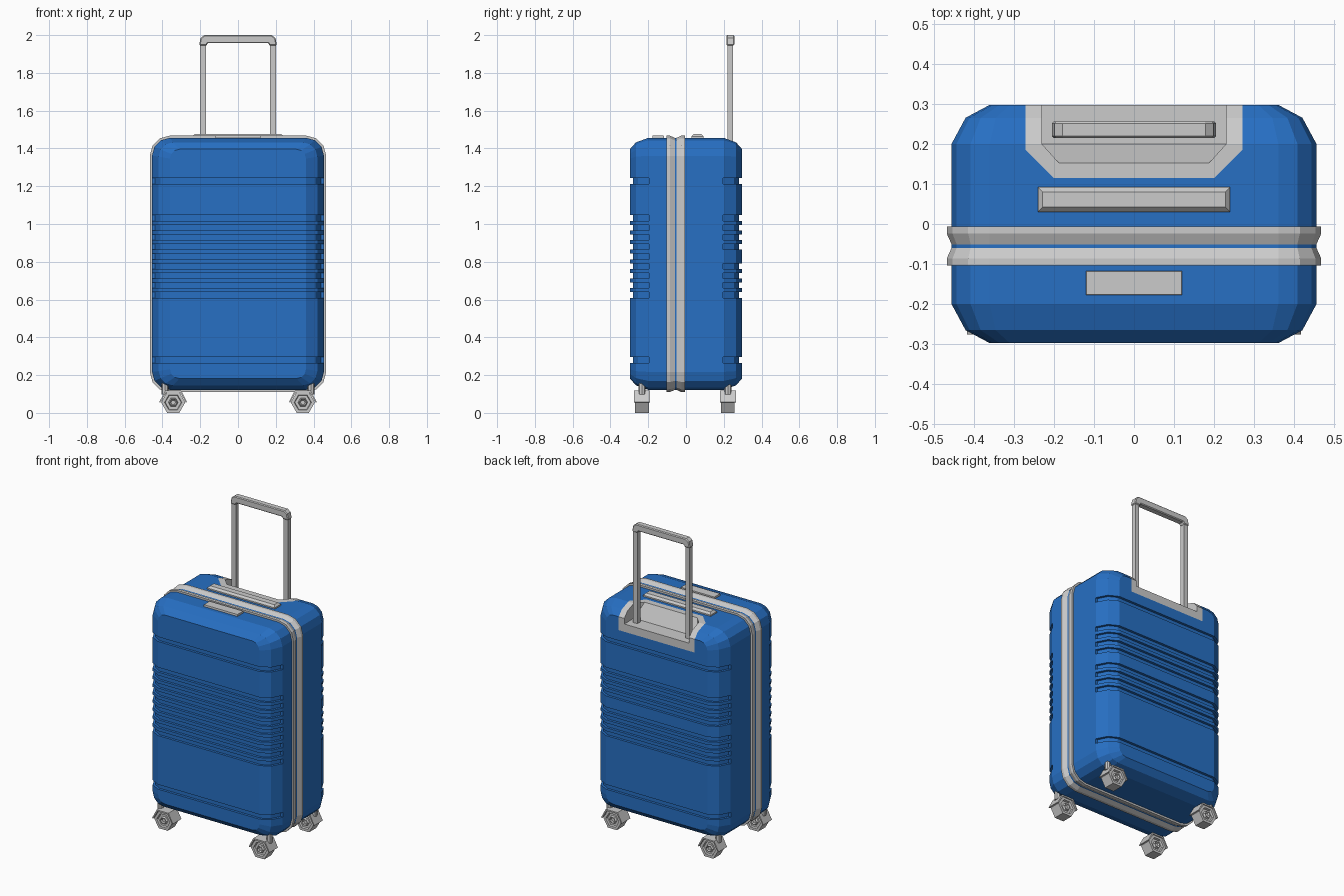
import bpy, bmesh, math
from mathutils import Vector

if "Cube" in bpy.data.objects:
    bpy.data.objects.remove(bpy.data.objects["Cube"])

blue = bpy.data.materials.new("blue_shell")
blue.diffuse_color = (0.02, 0.16, 0.55, 1)
blue.use_nodes = True
blue.node_tree.nodes["Principled BSDF"].inputs["Base Color"].default_value = blue.diffuse_color
ZC = 0.789  # height of the shell centre


def finish(name, bm, mat=None):
    bmesh.ops.recalc_face_normals(bm, faces=bm.faces)
    me = bpy.data.meshes.new(name)
    bm.to_mesh(me)
    bm.free()
    ob = bpy.data.objects.new(name, me)
    bpy.context.collection.objects.link(ob)
    if mat:
        me.materials.append(mat)
    return ob


def ring(hx, hz, r, y, n=3):
    """Rounded rectangle in the xz plane."""
    pts = []
    for q, (sx, sz) in enumerate(((1, 1), (-1, 1), (-1, -1), (1, -1))):
        for i in range(n + 1):
            a = math.pi / 2 * (q + i / n)
            pts.append((sx * (hx - r) + r * math.cos(a), y,
                        ZC + sz * (hz - r) + r * math.sin(a)))
    return pts


def loft(bm, rings, cap=True):
    vs = [[bm.verts.new(p) for p in r] for r in rings]
    n = len(vs[0])
    for a, b in zip(vs, vs[1:]):
        for i in range(n):
            j = (i + 1) % n
            bm.faces.new((a[i], a[j], b[j], b[i]))
    if cap:
        bm.faces.new(vs[0])
        bm.faces.new(vs[-1][::-1])


def prism_z(bm, outline, z0, z1):
    loft(bm, [[(x, y, z) for x, y in outline] for z in (z0, z1)])


def prism_y(bm, outline, y0, y1):
    loft(bm, [[(x, y, z) for x, z in outline] for y in (y0, y1)])


def mirrored(half):
    return half + [(-x, y) for x, y in reversed(half)]


def boolean(ob, cutter, op):
    m = ob.modifiers.new("cut", 'BOOLEAN')
    m.object, m.operation, m.solver = cutter, op, 'EXACT'
    bpy.context.view_layer.objects.active = ob
    bpy.ops.object.modifier_apply(modifier=m.name)


# Shell: rounded rectangles lofted front to back
def make_shell(name, mat=None):
    bm = bmesh.new()
    prof = [(-.297, .095, .06, .05), (-.265, .035, .024, .075), (-.2, 0, 0, .095)]
    prof += [(-y, ix, iz, r) for y, ix, iz, r in reversed(prof)]
    loft(bm, [ring(.455 - ix, .667 - iz, r, y) for y, ix, iz, r in prof])
    return finish(name, bm, mat)


shell = make_shell("shell", blue)
tray = make_shell("handle_tray")

# Horizontal grooves wrapping the front and back
bm = bmesh.new()
inner = [(.36, .281), (.409, .254), (.44, .195), (.5, .195), (.5, .35)]
for side in (-1, 1):
    outline = mirrored([(x, side * y) for x, y in inner])
    heights = [1.228, .28] + [1.032 - .051 * i for i in range(9)
                              if not (side == 1 and i == 4)]
    for z in heights:
        prism_z(bm, outline, z - .015, z + .015)
grooves = finish("groove_cutter", bm)
boolean(shell, grooves, 'DIFFERENCE')

# Recessed tray for the telescopic handle, open to the back
bm = bmesh.new()
prism_z(bm, mirrored([(.27, .4), (.27, .185), (.2, .115)]), 1.31, 1.6)
notch = finish("notch_cutter", bm)
boolean(shell, notch, 'DIFFERENCE')
boolean(tray, notch, 'INTERSECT')

bm = bmesh.new()
for x, y, z in [(.23, .4, 1.36), (.23, .2, 1.36), (.23, .4, 1.46),
                (.23, .2, 1.46), (.185, .15, 1.46)]:
    for s in (-1, 1):
        bm.verts.new((s * x, y, z))
bmesh.ops.convex_hull(bm, input=bm.verts)
pocket = finish("pocket_cutter", bm)
boolean(tray, pocket, 'DIFFERENCE')
for c in (grooves, notch, pocket):
    bpy.data.objects.remove(c)

# Closing frame around the middle with a V channel
bm = bmesh.new()
loft(bm, [ring(.455 + o, .667 + o, .095 + o, y) for y, o in
          [(-.104, -.02), (-.104, .012), (-.086, .012), (-.055, -.002),
           (-.024, .012), (-.006, .012), (-.006, -.02)]], cap=False)
finish("closing_frame", bm)


# Top fittings: tapered blocks
def block(name, x, y0, y1, z0, z1, taper):
    bm = bmesh.new()
    loft(bm, [[(-x + t, y0 + t, z), (x - t, y0 + t, z), (x - t, y1 - t, z), (-x + t, y1 - t, z)]
              for t, z in ((0, z0), (0, (z0 + z1) / 2 + .006), (taper, z1))])
    finish(name, bm)


block("carry_handle", .24, .03, .092, 1.44, 1.477, .012)
block("latch_plate", .12, -.177, -.117, 1.44, 1.468, .001)

# Telescopic handle
HY = .235
for s in (-1, 1):
    bm = bmesh.new()
    prism_z(bm, [(s * .185 + a * .015, HY + b * .015)
                 for a, b in ((-1, -1), (1, -1), (1, 1), (-1, 1))], 1.35, 1.965)
    finish("left_pole" if s < 0 else "right_pole", bm)
bm = bmesh.new()
prism_y(bm, mirrored([(.178, 2.0), (.198, 1.985), (.206, 1.945), (.168, 1.945), (.16, 1.957)]),
        HY - .021, HY + .021)
grip = finish("handle_grip", bm)
bv = grip.modifiers.new("bevel", 'BEVEL')
bv.width, bv.segments, bv.limit_method = .005, 1, 'ANGLE'
bv.angle_limit = math.radians(60)

# Wheels: six-sided lathe, roof-shaped cover and stem
lathe = [(.012, .028), (.02, .036), (.026, .024), (.042, .024), (.046, .036), (.064, .036)]
cover = [(.074, .057), (.042, .118), (-.042, .118), (-.074, .057),
         (-.067, .055), (-.037, .109), (.037, .109), (.067, .055)]
for sx in (-1, 1):
    for cy in (-.233, .222):
        tag = ("front" if cy < 0 else "back") + ("_left" if sx < 0 else "_right")
        cx = sx * .343
        bm = bmesh.new()
        sections = [(r, -y) for r, y in lathe] + [(r, y) for r, y in reversed(lathe)]
        loft(bm, [[(cx + r * math.cos(k * math.pi / 3), cy + y,
                    .0555 + r * math.sin(k * math.pi / 3)) for k in range(6)]
                  for r, y in sections])
        finish(tag + "_wheel", bm)
        bm = bmesh.new()
        prism_y(bm, [(cx + x, z) for x, z in cover], cy - .043, cy + .043)
        finish(tag + "_wheel_cover", bm)
        bm = bmesh.new()
        loft(bm, [[(sx * .386 + r * math.cos(k * math.pi / 4),
                    cy + r * math.sin(k * math.pi / 4), z) for k in range(8)]
                  for r, z in ((.018, .098), (.018, .155), (.01, .17))])
        finish(tag + "_wheel_stem", bm)
